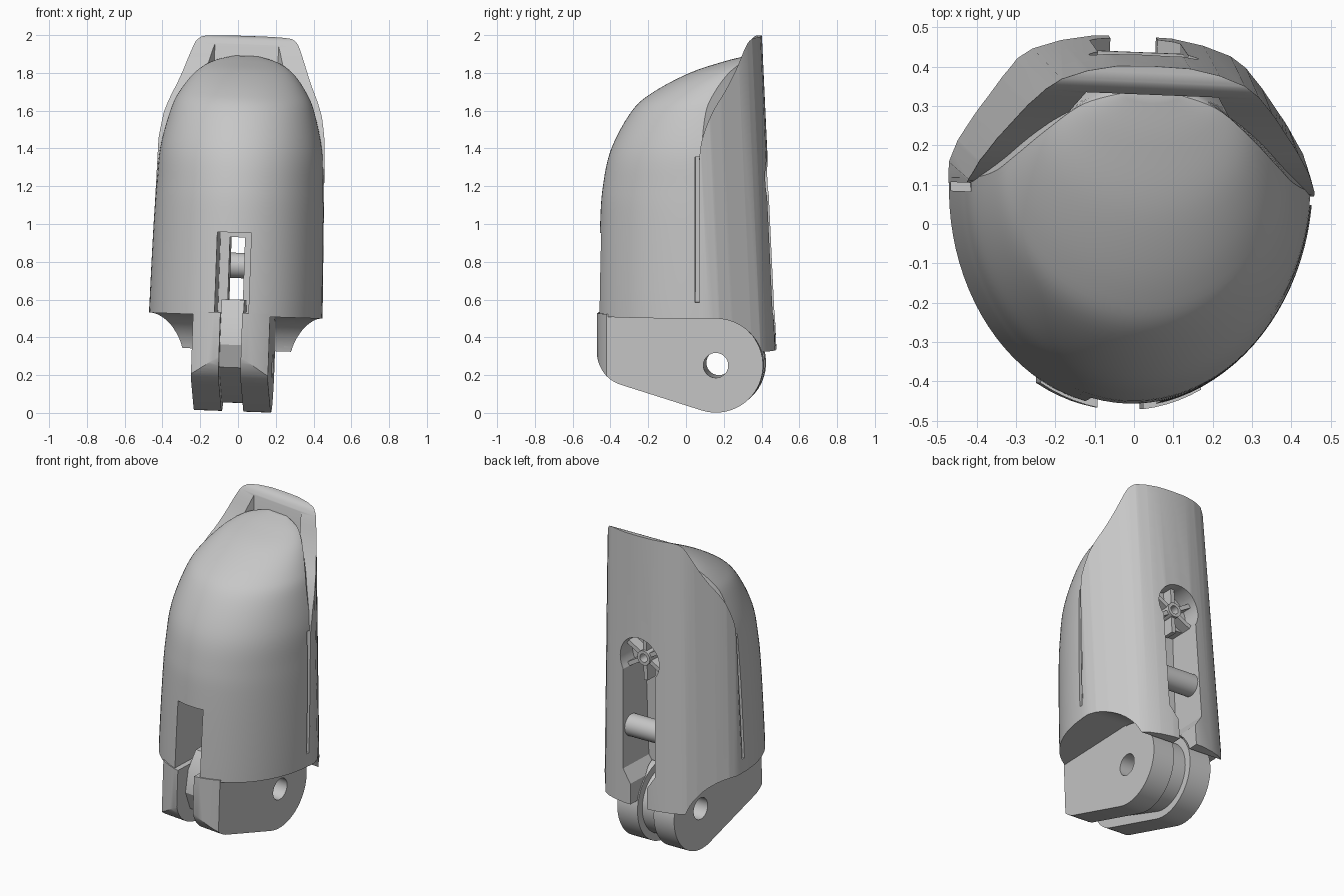
import bpy, bmesh, math
from mathutils import Matrix, Vector

if "Cube" in bpy.data.objects:
    bpy.data.objects.remove(bpy.data.objects["Cube"])

TONE = (0.57, 0.57, 0.57, 1)
grey = bpy.data.materials.new("plain_grey")
grey.use_nodes = True
grey.diffuse_color = TONE
grey.node_tree.nodes["Principled BSDF"].inputs["Base Color"].default_value = TONE

PIVOT_Y, PIVOT_Z = 0.165, 0.258


def finish(name, bm):
    bmesh.ops.recalc_face_normals(bm, faces=bm.faces)
    if bm.calc_volume(signed=True) < 0:
        bmesh.ops.reverse_faces(bm, faces=bm.faces)
    me = bpy.data.meshes.new(name)
    bm.to_mesh(me)
    bm.free()
    me.materials.append(grey)
    ob = bpy.data.objects.new(name, me)
    bpy.context.collection.objects.link(ob)
    return ob


def loft(name, rings):
    bm = bmesh.new()
    rows = [[bm.verts.new(p) for p in ring] for ring in rings]
    n = len(rows[0])
    for a, b in zip(rows, rows[1:]):
        for i in range(n):
            j = (i + 1) % n
            bm.faces.new((a[i], a[j], b[j], b[i]))
    bm.faces.new(rows[0])
    bm.faces.new(rows[-1])
    return finish(name, bm)


def prism(name, pts, axis, lo, hi):
    """Extrude a 2D outline along an axis."""
    def place(p, t):
        return {"x": (t, p[0], p[1]), "y": (p[0], t, p[1]), "z": (p[0], p[1], t)}[axis]
    return loft(name, [[place(p, t) for p in pts] for t in (lo, hi)])


def box_pts(a, b, c, d):
    return [(a, c), (b, c), (b, d), (a, d)]


def arc(cx, cy, r, start, end, n=32):
    step = math.radians(end - start) / n
    s = math.radians(start)
    return [(cx + r * math.cos(s + step * i), cy + r * math.sin(s + step * i)) for i in range(n + 1)]


def circle(cx, cy, r, n=40):
    return arc(cx, cy, r, 0, 360, n)[:-1]


def mirrored(half):
    """Close a half outline, right side first, across x = 0."""
    return half + [(-x, y) for x, y in reversed(half) if abs(x) > 1e-6]


def volume(me):
    bm = bmesh.new()
    bm.from_mesh(me)
    v = bm.calc_volume(signed=True)
    bm.free()
    return v


def combine(ob, tool, op):
    """Bake a boolean, keeping the first solver whose volume is plausible."""
    before = volume(ob.data)
    for solver in ("MANIFOLD", "EXACT", "FLOAT"):
        mod = ob.modifiers.new("cut", "BOOLEAN")
        mod.operation, mod.solver, mod.object = op, solver, tool
        bpy.context.view_layer.update()
        deps = bpy.context.evaluated_depsgraph_get()
        me = bpy.data.meshes.new_from_object(ob.evaluated_get(deps))
        ob.modifiers.clear()
        if 0.3 < volume(me) / before < (3 if op == "UNION" else 1.001):
            ob.data = me
            break
    bpy.data.objects.remove(tool)


def smooth_keys(keys, steps=6):
    out = []
    for i in range(len(keys) - 1):
        p0, p1, p2, p3 = (Vector(keys[max(0, min(len(keys) - 1, i + k))]) for k in (-1, 0, 1, 2))
        for s in range(steps):
            t = s / steps
            out.append(0.5 * (2 * p1 + (p2 - p0) * t + (2 * p0 - 5 * p1 + 4 * p2 - p3) * t * t
                              + (3 * p1 - p0 - 3 * p2 + p3) * t ** 3))
    return out + [Vector(keys[-1])]


# Rounded front pad: height, front depth, half width, depth of widest point
keys = [(0.25, -0.467, 0.457, 0.1), (0.6, -0.465, 0.457, 0.1), (1.0, -0.455, 0.45, 0.1),
        (1.2, -0.44, 0.442, 0.1), (1.4, -0.395, 0.428, 0.1), (1.6, -0.285, 0.38, 0.12),
        (1.7, -0.17, 0.335, 0.16), (1.8, 0.02, 0.26, 0.23), (1.86, 0.2, 0.17, 0.3),
        (1.89, 0.32, 0.06, 0.335)]


def pad_ring(z, front, w, yc):
    ring = []
    for i in range(49):
        t = math.pi * (i / 48 - 0.5)
        ring.append((w * math.sin(t), yc - (yc - front) * math.cos(t), z))
    back = 0.41 - 0.045 * (z - 0.5)
    bx = 0.24 * min(1, w / 0.43)
    return ring + [(bx, back, z), (-bx, back, z)]


pad = loft("front_pad", [pad_ring(*k) for k in smooth_keys(keys)])

# Back shell: leaning crescent section trimmed by a side profile
outer = [(0.458, 0.03), (0.46, 0.14), (0.44, 0.195), (0.40, 0.26), (0.33, 0.355), (0.29, 0.4),
         (0.25, 0.428), (0.18, 0.452), (0.1, 0.467), (0, 0.47)]
inner = [(0.18, 0.395), (0.41, 0.03)]
crescent = mirrored(outer) + [(-x, y) for x, y in reversed(inner)] + inner


def shell_ring(z):
    k = 1 - 0.045 * (z - 0.5)
    return [(x * k, y - 0.045 * (z - 0.5), z) for x, y in crescent]


shell = loft("back_shell", [shell_ring(z) for z in (0.22, 2.1)])
rim = smooth_keys([(0.085, 1.3), (0.1, 1.45), (0.155, 1.6), (0.225, 1.72), (0.28, 1.83),
                   (0.325, 1.94), (0.355, 1.985), (0.4, 1.996)], 4)
side = [(0.085, 0.1)] + [tuple(p) for p in rim] + [(0.7, 1.996), (0.7, 0.1)]
combine(shell, prism("trim", side, "x", -1, 1), "INTERSECT")

# Cutters: hinge clearance, front notch, through channel, back slot, round recess, side slits
under = [(-0.8, -0.2), (0.6, -0.2), (0.6, 0.333)] + arc(PIVOT_Y, PIVOT_Z, 0.257, 17, 90) + [(-0.8, 0.515)]
slot = mirrored([(0.06, 0.15), (0.06, 0.46), (0.115, 0.54), (0.115, 1.15)])
cutters = [(under, "x", -1, 1),
           (box_pts(-0.09, 0.09, 0.2, 0.955), "y", -0.7, 0.0),
           (box_pts(-0.04, 0.04, 0.1, 0.93), "y", -0.8, 0.8),
           (slot, "y", 0.22, 0.8),
           (circle(0, 1.23, 0.14), "y", 0.31, 0.8),
           (box_pts(-0.6, -0.405, 0.066, 0.088), "z", 0.6, 1.37),
           (box_pts(0.405, 0.6, 0.066, 0.088), "z", 0.6, 1.37)]
for part in (pad, shell):
    for cutter in cutters:
        combine(part, prism("cut", *cutter), "DIFFERENCE")
parts = [pad, shell]

# Hinge lugs with rounded noses, trimmed to the pad's plan
lug_pts = (arc(PIVOT_Y, PIVOT_Z, 0.25, -108, 90)
           + [(PIVOT_Y, 0.53), (-0.475, 0.53)] + arc(-0.275, 0.345, 0.2, 180, 250, 12))
plan = [(p[0], p[1]) for p in pad_ring(0.5, -0.474, 0.457, 0.1)[:49]] + [(0.457, 0.8), (-0.457, 0.8)]
for name, lo, hi in (("right_lug", -0.205, -0.058), ("left_lug", 0.058, 0.203)):
    lug = prism(name, lug_pts, "x", lo, hi)
    combine(lug, prism("trim", plan, "z", -0.5, 1), "INTERSECT")
    combine(lug, prism("cut", circle(PIVOT_Y, PIVOT_Z, 0.066), "x", -1, 1), "DIFFERENCE")
    parts.append(lug)

# Recessed web forming the cord groove between the lugs
web_pts = arc(PIVOT_Y, PIVOT_Z, 0.205, -110, 90) + [(PIVOT_Y, 0.6), (-0.3, 0.6), (-0.37, 0.5),
                                                    (-0.39, 0.36), (-0.34, 0.24), (-0.26, 0.19)]
web = prism("groove_web", web_pts, "x", -0.06, 0.06)
combine(web, prism("cut", circle(PIVOT_Y, PIVOT_Z, 0.066), "x", -1, 1), "DIFFERENCE")
parts.append(web)

# Cord pin across the back slot
parts.append(prism("cord_pin", circle(0.37, 0.78, 0.067), "x", -0.13, 0.13))

# Spoked hub in the round recess
hub = prism("spoke_hub", circle(0, 1.23, 0.045), "y", 0.3, 0.39)
for i in range(3):
    spoke = prism("spoke", box_pts(-0.142, 0.142, -0.013, 0.013), "y", 0.3, 0.375)
    spoke.data.transform(Matrix.Translation((0, 0, 1.23)) @ Matrix.Rotation(math.radians(60 * i + 30), 4, "Y")
                         )
    combine(hub, spoke, "UNION")
combine(hub, prism("cut", circle(0, 1.23, 0.026), "y", 0.2, 0.6), "DIFFERENCE")
parts.append(hub)

# Slight lean of the whole model, then smooth shading with sharp edges kept
lean = (Matrix.Translation((0, 0, 1)) @ Matrix.Rotation(-0.04, 4, "Z")
        @ Matrix.Rotation(0.035, 4, "Y") @ Matrix.Translation((0, 0, -1)))
bpy.ops.object.select_all(action="DESELECT")
for ob in parts:
    ob.data.transform(lean)
    ob.select_set(True)
bpy.context.view_layer.objects.active = pad
bpy.ops.object.shade_smooth_by_angle(angle=math.radians(30))
